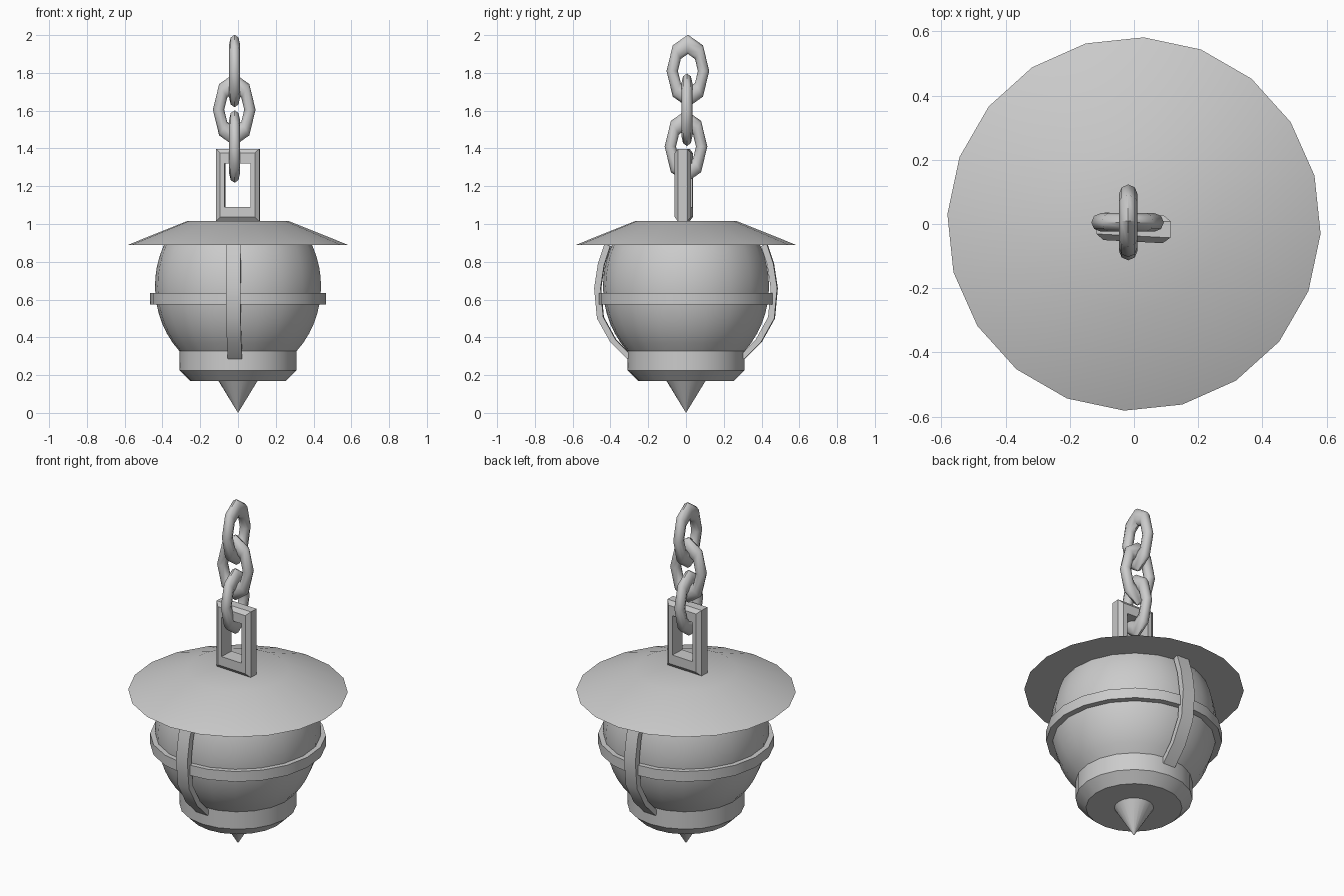
import bpy, bmesh, math
from mathutils import Matrix

if "Cube" in bpy.data.objects:
    bpy.data.objects.remove(bpy.data.objects["Cube"])

grey = bpy.data.materials.new("plain grey")
grey.use_nodes = True
COLOUR = (0.6, 0.6, 0.6, 1)
grey.diffuse_color = COLOUR
grey.node_tree.nodes["Principled BSDF"].inputs["Base Color"].default_value = COLOUR

TURN = math.radians(-3)   # the whole lantern is turned slightly
SIDES = 20


def loft(name, rings, closed=False, turn=TURN, smooth=30):
    """Join equal point rings with quads; cap the ends unless closed."""
    bm = bmesh.new()
    loops = [[bm.verts.new(p) for p in ring] for ring in rings]
    n = len(loops[0])
    for i in range(len(loops) if closed else len(loops) - 1):
        a, b = loops[i], loops[(i + 1) % len(loops)]
        for j in range(n):
            k = (j + 1) % n
            bm.faces.new((a[j], a[k], b[k], b[j]))
    if not closed:
        bm.faces.new(loops[0])
        bm.faces.new(loops[-1])
    bmesh.ops.remove_doubles(bm, verts=bm.verts, dist=1e-5)
    bmesh.ops.recalc_face_normals(bm, faces=bm.faces)
    bm.transform(Matrix.Rotation(turn, 4, 'Z'))
    mesh = bpy.data.meshes.new(name)
    bm.to_mesh(mesh)
    bm.free()
    obj = bpy.data.objects.new(name, mesh)
    bpy.context.collection.objects.link(obj)
    mesh.materials.append(grey)
    bpy.ops.object.select_all(action='DESELECT')
    obj.select_set(True)
    bpy.context.view_layer.objects.active = obj
    if smooth:
        bpy.ops.object.shade_smooth_by_angle(angle=math.radians(smooth))
    return obj


def lathe(name, profile, **options):
    """Turn (radius, height) points around the vertical axis."""
    angles = [math.tau * i / SIDES for i in range(SIDES)]
    rings = [[(r * math.cos(a), r * math.sin(a), z) for a in angles] for r, z in profile]
    return loft(name, rings, **options)


# Lantern body
globe = []
for i in range(13):
    z = 0.32 + 0.05 * i
    globe.append((0.44 * math.sqrt(1 - ((z - 0.67) / 0.485) ** 2), z))
lathe("globe", globe)
lathe("base_cup", [(0.255, 0.17), (0.31, 0.225), (0.31, 0.335)])
lathe("bottom_spike", [(0.107, 0.175), (0.0001, 0)])
lathe("hat", [(0.582, 0.89), (0.27, 1.015)])
lathe("waist_ring", [(0.425, 0.575), (0.466, 0.575), (0.466, 0.635), (0.425, 0.635)],
      closed=True)

# Curved straps at front and back
outer = [(0.43, 0.895), (0.465, 0.79), (0.485, 0.66), (0.47, 0.5), (0.4, 0.375), (0.31, 0.285)]
for name, side in (("front_strap", -1), ("back_strap", 1)):
    rings = []
    for y, z in outer:
        inner_y, inner_z = y * 0.93, 0.65 + (z - 0.65) * 0.95
        rings.append([(-0.038, side * y, z), (0.038, side * y, z),
                      (0.038, side * inner_y, inner_z), (-0.038, side * inner_y, inner_z)])
    loft(name, rings)

# Chamfered rectangular hanger
section = [(0.115, 0.192, 0.025), (0.092, 0.17, 0.043), (0.068, 0.115, 0.043)]
section += [(w, h, -d) for w, h, d in reversed(section)]
loft("hanger_frame",
     [[(sx * w, d - 0.012, 1.206 + sz * h)
       for sx, sz in ((-1, -1), (1, -1), (1, 1), (-1, 1))] for w, h, d in section],
     closed=True, smooth=0)

# Chain of eight-sided oval links in alternating directions
for i, (x, y, z) in enumerate([(-0.018, 0, 1.41), (-0.02, 0.005, 1.605), (-0.018, 0.01, 1.81)]):
    rings = []
    for a in range(8):
        t = math.tau * a / 8
        ring = []
        for b in range(8):
            s = math.tau * b / 8
            r = 0.083 + 0.03 * math.cos(s)
            across, depth = r * math.cos(t), 0.029 * math.sin(s)
            dx, dy = (across, depth) if i == 1 else (depth, across)
            ring.append((x + dx, y + dy, z + 1.7 * r * math.sin(t)))
        rings.append(ring)
    loft(f"chain_link_{i + 1}", rings, closed=True, turn=0, smooth=50)
